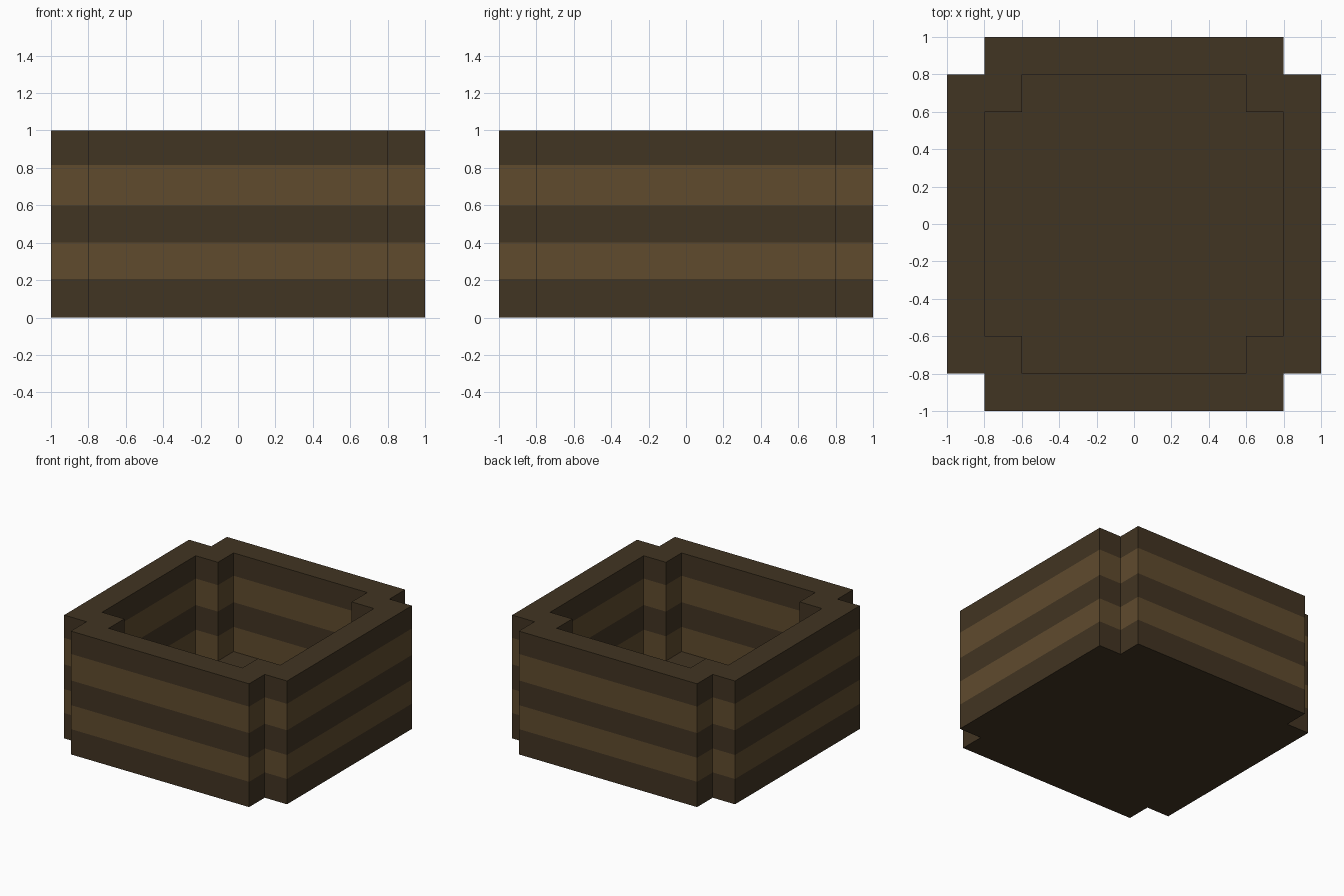
import bpy
import bmesh

cube = bpy.data.objects.get("Cube")
if cube:
    bpy.data.objects.remove(cube, do_unlink=True)


def make_material(name, colour):
    mat = bpy.data.materials.new(name)
    mat.use_nodes = True
    mat.diffuse_color = colour
    bsdf = next(n for n in mat.node_tree.nodes if n.type == 'BSDF_PRINCIPLED')
    bsdf.inputs["Base Color"].default_value = colour
    bsdf.inputs["Roughness"].default_value = 0.9
    return mat


NOTCH = 0.2
LEVELS = [0.0, 0.205, 0.4, 0.6, 0.815, 1.0]
FLOOR_Z = 0.2
LIGHT_BANDS = (1, 3)


def notched_square(half):
    """Counter-clockwise outline of a square with its corners cut in."""
    n = half - NOTCH
    corner = [(half, n), (n, n), (n, half)]
    points = []
    for _ in range(4):
        points += corner
        corner = [(-y, x) for x, y in corner]
    return points


# Profile runs up the outside, over the rim and down the inside
profile = [(1.0, z) for z in LEVELS]
profile += [(1.0 - NOTCH, z) for z in reversed(LEVELS[2:])]
profile.append((1.0 - NOTCH, FLOOR_Z))

bm = bmesh.new()
rings = [[bm.verts.new((x, y, z)) for x, y in notched_square(half)]
         for half, z in profile]
for low, high in zip(rings, rings[1:]):
    for i in range(len(low)):
        j = (i + 1) % len(low)
        bm.faces.new((low[i], low[j], high[j], high[i]))

# Underside and inner floor
bm.faces.new(list(reversed(rings[0])))
bm.faces.new(rings[-1])
bm.normal_update()

# Alternate plank colours by height on the upright faces
for face in bm.faces:
    z = face.calc_center_median().z
    band = sum(z > level for level in LEVELS) - 1
    upright = abs(face.normal.z) < 0.5
    face.material_index = int(upright and band in LIGHT_BANDS)

mesh = bpy.data.meshes.new("planter_box")
bm.to_mesh(mesh)
bm.free()
mesh.materials.append(make_material("dark brown wood", (0.0535, 0.0345, 0.0160, 1)))
mesh.materials.append(make_material("light brown wood", (0.115, 0.070, 0.027, 1)))
box = bpy.data.objects.new("planter_box", mesh)
bpy.context.scene.collection.objects.link(box)
